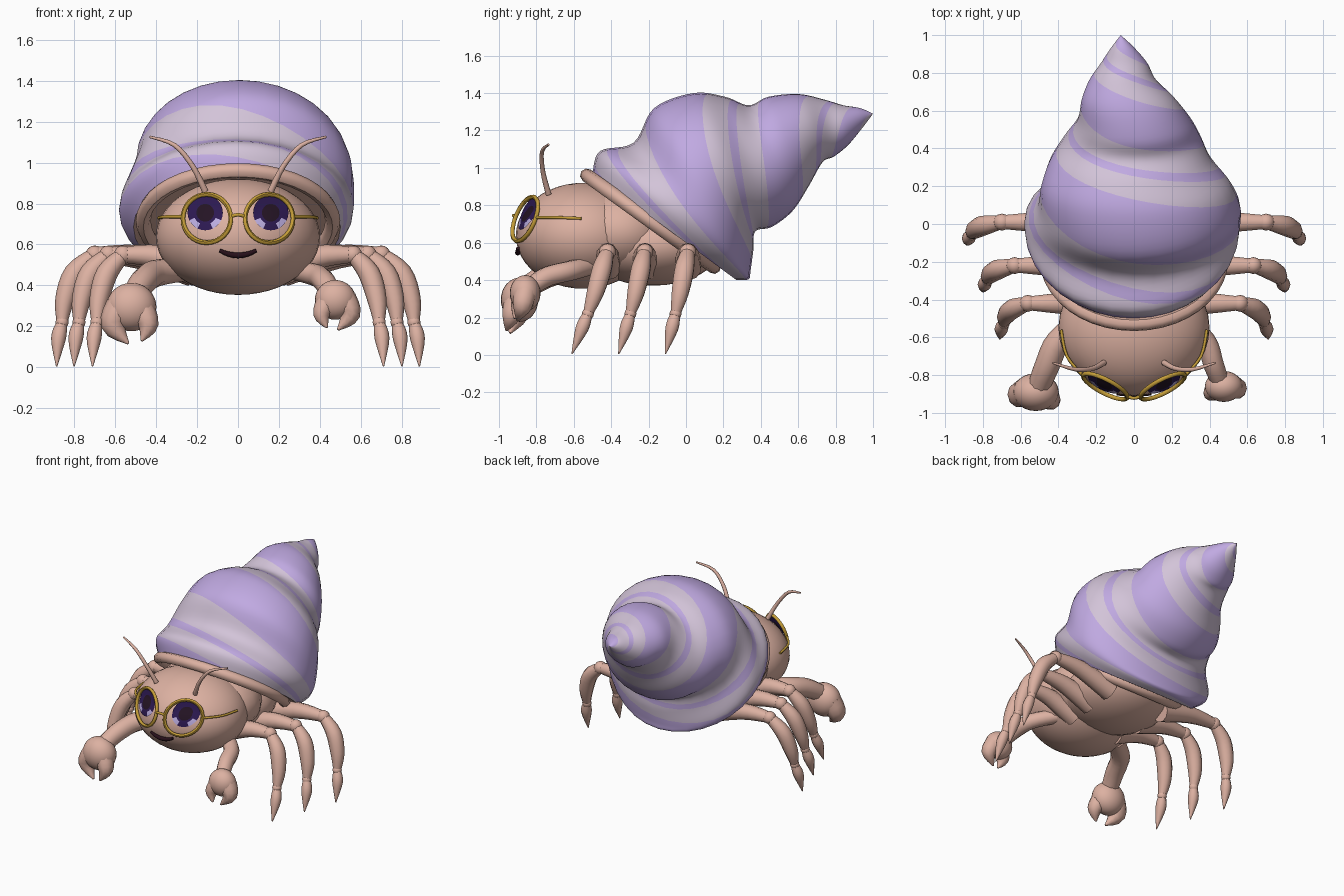
import bpy, bmesh, math
from mathutils import Vector as V

if "Cube" in bpy.data.objects:
    bpy.data.objects.remove(bpy.data.objects["Cube"])


def material(name, *rgb):
    m = bpy.data.materials.new(name)
    m.use_nodes = True
    m.diffuse_color = (*rgb, 1)
    m.node_tree.nodes["Principled BSDF"].inputs["Base Color"].default_value = (*rgb, 1)
    return m


SKIN = material("peach skin", .72, .44, .36)
LAVENDER = material("lavender shell", .53, .40, .76)
PALE = material("pale shell stripe", .65, .55, .69)
GOLD = material("gold frame", .56, .34, .04)
IRIS = material("indigo iris", .026, .01, .085)
PUPIL = material("dark pupil", .018, .007, .018)
GLINT = material("lilac glint", .5, .42, .75)
MOUTH = material("dark mouth", .02, .005, .01)


def finish(name, bm, *mats, angle=45):
    bmesh.ops.recalc_face_normals(bm, faces=bm.faces)
    mesh = bpy.data.meshes.new(name)
    bm.to_mesh(mesh)
    bm.free()
    for m in mats:
        mesh.materials.append(m)
    ob = bpy.data.objects.new(name, mesh)
    bpy.context.collection.objects.link(ob)
    bpy.ops.object.select_all(action='DESELECT')
    ob.select_set(True)
    bpy.context.view_layer.objects.active = ob
    bpy.ops.object.shade_smooth_by_angle(angle=math.radians(angle))


def spline(keys, f):
    """Smooth interpolation through a list of equal-length tuples."""
    last = len(keys) - 1
    i = max(0, min(int(f), last - 1))
    t = f - i
    a, b, c, d = (keys[max(0, min(j, last))] for j in range(i - 1, i + 3))
    return [q + .5 * t * (r - p + t * (2 * p - 5 * q + 4 * r - s + t * (3 * (q - r) + s - p)))
            for p, q, r, s in zip(a, b, c, d)]


def ball(name, centre, size, mat, segs=24):
    bm = bmesh.new()
    bmesh.ops.create_uvsphere(bm, u_segments=segs, v_segments=segs * 2 // 3, radius=1)
    for v in bm.verts:
        v.co = V(centre) + V(a * b for a, b in zip(v.co, size))
    finish(name, bm, mat)


def tube(name, pts, radii, mat, ref=(0, 1, 0), steps=4, sides=10, closed=False):
    """Round sweep through pts, with one radius per point."""
    keys = [(*p, r) for p, r in zip(pts, radii)]
    path = keys if closed else [spline(keys, i / steps) for i in range((len(keys) - 1) * steps + 1)]
    n = len(path)
    bm = bmesh.new()
    rings = []
    for i, p in enumerate(path):
        before = path[(i - 1) % n] if closed else path[max(i - 1, 0)]
        after = path[(i + 1) % n] if closed else path[min(i + 1, n - 1)]
        along = (V(after[:3]) - V(before[:3])).normalized()
        side = along.cross(V(ref)).normalized()
        up = side.cross(along)
        rings.append([bm.verts.new(V(p[:3]) + p[3] * (side * math.cos(a) + up * math.sin(a)))
                      for a in (math.tau * k / sides for k in range(sides))])
    for i in range(n if closed else n - 1):
        a, b = rings[i], rings[(i + 1) % n]
        for k in range(sides):
            m = (k + 1) % sides
            bm.faces.new((a[k], a[m], b[m], b[k]))
    if not closed:
        bm.faces.new(rings[0])
        bm.faces.new(rings[-1])
    finish(name, bm, mat)


def hoop(name, centre, u, v, radius, mat, count=32):
    c, u, v = V(centre), V(u), V(v)
    angles = [math.tau * i / count for i in range(count)]
    pts = [c + u * math.cos(a) + v * math.sin(a) for a in angles]
    tube(name, pts, [radius] * count, mat, u.cross(v).normalized(), sides=8, closed=True)


# Shell stations, a quarter turn apart: top y, z, bottom y, z, right x, left x
STATIONS = [
    (-.50, .97, .27, .40, -.51, .50), (-.46, 1.09, .335, .405, -.57, .55),
    (-.28, 1.135, .345, .45, -.575, .565), (-.17, 1.32, .36, .56, -.51, .56),
    (.04, 1.4, .37, .66, -.49, .51), (.21, 1.38, .46, .685, -.445, .41),
    (.335, 1.335, .57, .77, -.37, .355), (.44, 1.38, .655, .9, -.3, .3),
    (.6, 1.395, .73, 1.03, -.275, .21), (.74, 1.365, .79, 1.06, -.235, .115),
    (.84, 1.335, .865, 1.12, -.175, .07), (.93, 1.32, .94, 1.21, -.12, 0),
    (1, 1.29, 1, 1.29, -.07, -.07)]


def shell_point(turn, a):
    f = max(0, min(turn * 4, len(STATIONS) - 1))
    ty, tz, by, bz, x0, x1 = spline(STATIONS, f)
    c, s = math.cos(math.tau * a), math.sin(math.tau * a)
    return V(((x0 + x1) / 2 - c * (x1 - x0) / 2,
              (ty + by) / 2 + s * (ty - by) / 2, (tz + bz) / 2 + s * (tz - bz) / 2))


# Spiral shell: rows follow the helix, so the stripes follow the rows
ROWS, COLS = 24, 32
bm = bmesh.new()
grid = [[bm.verts.new(shell_point(r / ROWS - c / COLS, c / COLS)) for c in range(COLS + 1)]
        for r in range(ROWS * 4 + 1)]
for r in range(ROWS * 4):
    t = ((r + .5) / ROWS - .5) % 1
    stripe = t > .87 or t < .08 or .16 < t < .41
    for c in range(COLS):
        f = bm.faces.new((grid[r][c], grid[r][c + 1], grid[r + 1][c + 1], grid[r + 1][c]))
        f.material_index = int(stripe)
bmesh.ops.remove_doubles(bm, verts=bm.verts, dist=.0005)
# The opening is closed with skin
opening = bmesh.ops.holes_fill(bm, edges=[e for e in bm.edges if e.is_boundary], sides=0)
for f in opening["faces"]:
    f.material_index = 2
finish("spiral_shell", bm, LAVENDER, PALE, SKIN)
hoop("shell_rim", (0, -.19, .715), (.462, 0, 0), (0, -.34, .245), .037, SKIN, 40)

# Head and body
HEAD, SIZE = V((0, -.55, .637)), V((.4, .36, .283))
ball("head", HEAD, SIZE, SKIN, 36)
ball("neck", (0, -.35, .66), (.39, .3, .25), SKIN)
ball("thorax", (0, -.18, .585), (.37, .37, .215), SKIN)


def head_y(x, z, lift=.006):
    d = 1 - ((x - HEAD.x) / SIZE.x) ** 2 - ((z - HEAD.z) / SIZE.z) ** 2
    return HEAD.y - SIZE.y * math.sqrt(max(d, 0)) - lift


# Smile
smile = [(x / 100, .547 + .024 * (x / 9) ** 2) for x in (-9, -6, -3, 0, 3, 6, 9)]
tube("mouth", [(x, head_y(x, z, .008), z) for x, z in smile],
     [.009, .012, .014, .015, .014, .012, .009], MOUTH, (0, 0, 1))

# Lens plane: centre, sideways slope and upward slope
LENS, ACROSS, RISE = V((.152, -.86, .727)), V((.117, .055, 0)), V((0, .04, .118))


def eye(name, s):
    """Disc just behind the lens frame: pupil, iris and two glints below."""
    bm = bmesh.new()
    count, levels = 28, 6
    rings = []
    for k in range(levels + 1):
        ring = []
        for i in range(count):
            a = math.tau * i / count
            x, z = .16 + .086 * k / levels * math.cos(a), .755 + .086 * k / levels * math.sin(a)
            plane = (LENS.y + .008 + (x - LENS.x) * ACROSS.y / ACROSS.x
                     + (z - LENS.z) * RISE.y / RISE.z)
            ring.append(bm.verts.new((s * x, min(plane, head_y(x, z)), z)))
        rings.append(ring)
    for k in range(levels):
        for i in range(count):
            j = (i + 1) % count
            f = bm.faces.new((rings[k][i], rings[k][j], rings[k + 1][j], rings[k + 1][i]))
            a = math.tau * (i + .5) / count
            low = math.sin(a) < -.35 and abs(math.cos(a)) > .45
            f.material_index = 1 if k < 3 else 2 if low and k > 3 else 0
    bmesh.ops.remove_doubles(bm, verts=bm.verts, dist=.0001)
    finish(name, bm, IRIS, PUPIL, GLINT)


def claw(side, s, k, palm, arm):
    """Arm, rounded palm and two pincers scaled by k."""
    c = V(palm)
    tube(side + "_claw_arm", arm, [.06 * k, .066 * k, .066 * k, .06 * k], SKIN, (0, 0, 1))
    ball(side + "_claw_palm", c, V((.122, .1, .118)) * k, SKIN)
    for part, pts, r in (
            ("outer", ((.05, 0, 0), (.085, -.02, -.09), (.015, -.05, -.178)), .078),
            ("inner", ((-.05, -.02, -.01), (-.08, -.045, -.09), (-.05, -.07, -.165)), .064)):
        tube(f"{side}_{part}_pincer", [c + V((s * x, y, z)) * k for x, y, z in pts],
             [r * k, r * .8 * k, .006], SKIN)


def leg(name, s, reach, y0, dy):
    """Three tapered segments with knuckles; reach is the x of the tip."""
    def at(fx, fy, z):
        return V((s * reach * fx, y0 + dy * fy, z))
    knee, ankle = at(.79, 0, .55), at(.97, .55, .22)
    tube(name + "_thigh", [at(.25, 0, .47), at(.55, 0, .54), knee], [.075, .058, .038], SKIN)
    tube(name + "_shin", [knee, at(.9, .15, .46), at(.955, .35, .33), ankle],
         [.036, .053, .047, .027], SKIN)
    tube(name + "_toe", [ankle, at(.99, .72, .14), at(1, 1, .005)], [.026, .036, .003], SKIN)
    ball(name + "_knee", knee, (.045, .045, .045), SKIN, 12)
    ball(name + "_ankle", ankle, (.032, .032, .032), SKIN, 12)


# Paired parts
for side, s in (("left", 1), ("right", -1)):
    eye(side + "_eye", s)
    flip = V((s, 1, 1))
    hoop(side + "_lens_frame", LENS * flip, ACROSS * flip, RISE, .012, GOLD)
    tube(side + "_temple", [(s * .265, -.808, .735), (s * .355, -.7, .735), (s * .386, -.56, .73)],
         [.008] * 3, GOLD, (0, 0, 1))
    tube(side + "_antenna", [(s * .16, -.735, .86), (s * .22, -.765, .98),
                             (s * .31, -.77, 1.085), (s * .43, -.735, 1.125)],
         [.016, .013, .011, .006], SKIN)
    for place, reach, y0, dy in (("front", .71, -.42, -.19), ("middle", .8, -.22, -.14),
                                 ("rear", .885, .01, -.12)):
        leg(f"{side}_{place}_leg", s, reach, y0, dy)

tube("frame_bridge", [(-.04, -.91, .735), (0, -.922, .745), (.04, -.91, .735)],
     [.009] * 3, GOLD, (0, 0, 1))
claw("right", -1, 1, (-.52, -.89, .295),
     [(-.26, -.5, .48), (-.4, -.62, .46), (-.46, -.75, .42), (-.5, -.85, .36)])
claw("left", 1, .82, (.475, -.86, .33),
     [(.26, -.5, .48), (.38, -.62, .45), (.42, -.74, .42), (.45, -.82, .37)])
